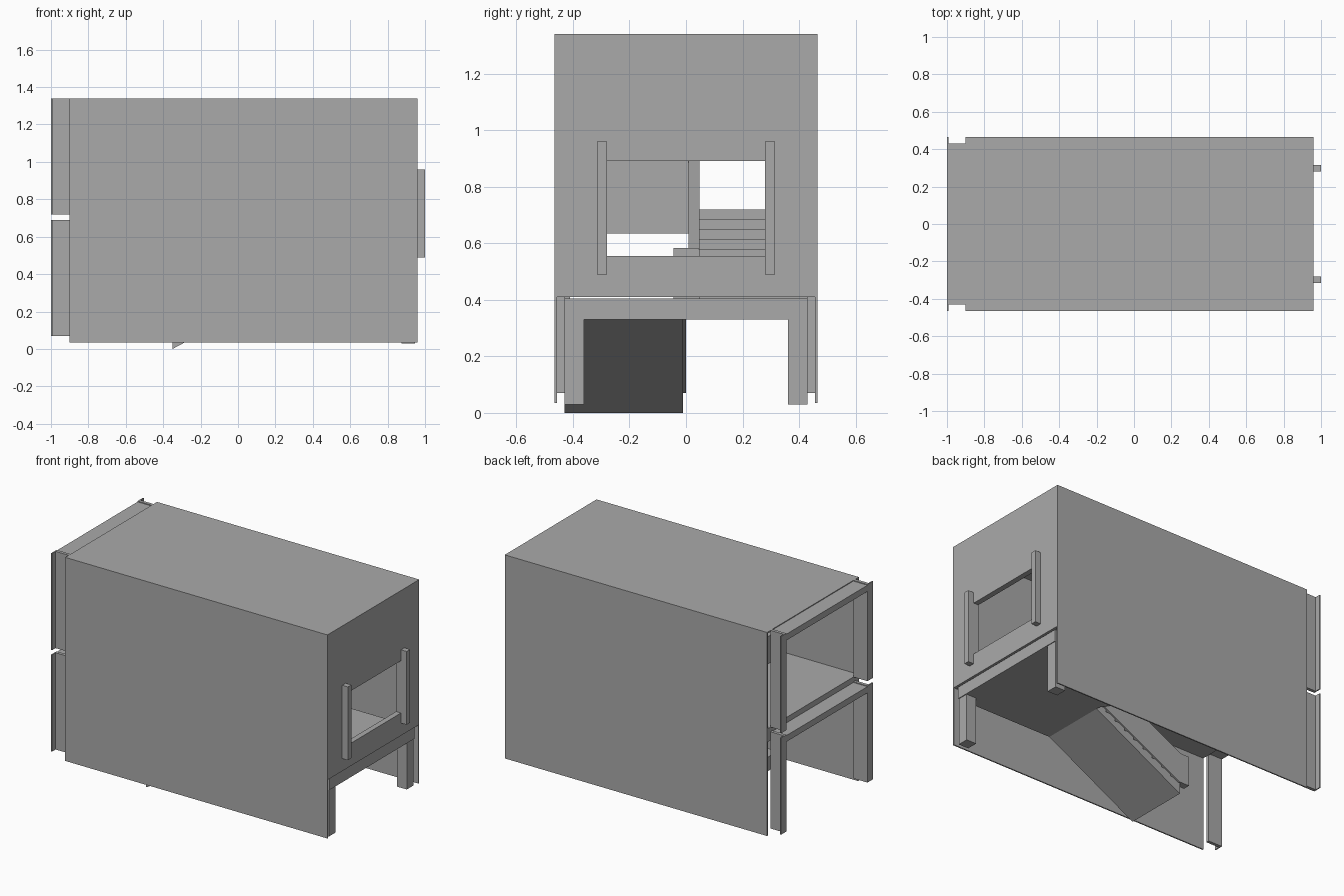
import bpy, bmesh

if "Cube" in bpy.data.objects:
    bpy.data.objects.remove(bpy.data.objects["Cube"])

grey = bpy.data.materials.new("plain grey")
grey.diffuse_color = (0.4, 0.4, 0.4, 1)
grey.use_nodes = True
grey.node_tree.nodes["Principled BSDF"].inputs["Base Color"].default_value = grey.diffuse_color


def finish(name, bm):
    bmesh.ops.recalc_face_normals(bm, faces=bm.faces)
    me = bpy.data.meshes.new(name)
    bm.to_mesh(me)
    bm.free()
    me.materials.append(grey)
    ob = bpy.data.objects.new(name, me)
    bpy.context.collection.objects.link(ob)
    return ob


def box(name, x, y, z):
    bm = bmesh.new()
    bmesh.ops.create_cube(bm, size=1)
    for v in bm.verts:
        v.co = [(r[0] + r[1]) / 2 + c * (r[1] - r[0]) for r, c in zip((x, y, z), v.co)]
    return finish(name, bm)


def extrude_y(name, profile, y0, y1):
    """Side profile in x and z, extruded across y."""
    bm = bmesh.new()
    face = bm.faces.new([bm.verts.new((x, y0, z)) for x, z in profile])
    geo = bmesh.ops.extrude_face_region(bm, geom=[face])["geom"]
    for v in geo:
        if isinstance(v, bmesh.types.BMVert):
            v.co.y = y1
    return finish(name, bm)


def both(y0, y1):
    return (("front", (-y1, -y0)), ("back", (y0, y1)))


# outer shell
for side, y in both(0.457, 0.465):
    box(side + "_wall", (-0.9, 0.96), y, (0.035, 1.34))
box("roof", (-0.9, 0.96), (-0.465, 0.465), (1.33, 1.34))

# end wall around the window opening
WX = (0.925, 0.96)
box("end_wall_below_window", WX, (-0.465, 0.465), (0.41, 0.555))
box("end_wall_above_window", WX, (-0.465, 0.465), (0.89, 1.34))
for side, y in both(0.28, 0.465):
    box(side + "_end_wall_beside_window", WX, y, (0.555, 0.89))
for side, y in both(0.28, 0.315):
    box(side + "_window_jamb", (0.96, 1.0), y, (0.49, 0.96))

# half landing on posts, and upper floor
box("half_landing", (0.27, 0.95), (-0.43, 0.43), (0.33, 0.405))
for side, y in both(0.36, 0.43):
    box(side + "_landing_post", (0.875, 0.945), y, (0.03, 0.395))
box("upper_floor", (-0.9, -0.35), (-0.457, 0.457), (0.635, 0.72))

# two flights of nine steps
N, TOP, BASE, RISE = 9, 0.27, 0.405, 0.035
RUN = 0.62 / N
lower = [(TOP, 0.33), (TOP, BASE - RISE)]
upper = [(TOP, 0.33), (TOP, BASE + RISE)]
for i in range(1, N + 1):
    x = TOP - i * RUN
    lower.append((x, BASE - i * RISE))
    upper.append((x, BASE + i * RISE))
    if i < N:
        lower.append((x, BASE - (i + 1) * RISE))
        upper.append((x, BASE + (i + 1) * RISE))
lower.append((-0.35, 0.0))
upper.append((-0.35, 0.645))
extrude_y("lower_flight", lower, -0.43, -0.01)
extrude_y("upper_flight", upper, 0.01, 0.43)

# solid balustrades between the flights, and guard on the upper floor
extrude_y("lower_balustrade", [(-0.41, 0.07), (-0.41, 0.26), (-0.35, 0.26), (0.27, 0.58),
                               (0.31, 0.58), (0.31, 0.405), (-0.34, 0.07)], -0.045, 0.0)
extrude_y("upper_balustrade", [(0.31, 0.405), (0.31, 0.58), (0.27, 0.58), (-0.35, 0.895),
                               (-0.39, 0.895), (-0.39, 0.72), (0.22, 0.405)], 0.008, 0.048)
box("balustrade_link", (0.27, 0.31), (-0.045, 0.045), (0.405, 0.583))
box("upper_guard", (-0.39, -0.35), (-0.457, 0.01), (0.635, 0.895))

# door frames, one per storey
for name, z0, z1 in (("lower", 0.07, 0.69), ("upper", 0.72, 1.34)):
    for side, y in both(0.41, 0.43):
        box(f"{name}_{side}_door_jamb", (-1.0, -0.9), y, (z0, z1))
    for side, y in both(0.41, 0.465):
        box(f"{name}_{side}_door_casing", (-1.0, -0.993), y, (z0, z1))
    box(name + "_door_header", (-1.0, -0.9), (-0.41, 0.41), (z1 - 0.045, z1 - 0.005))
